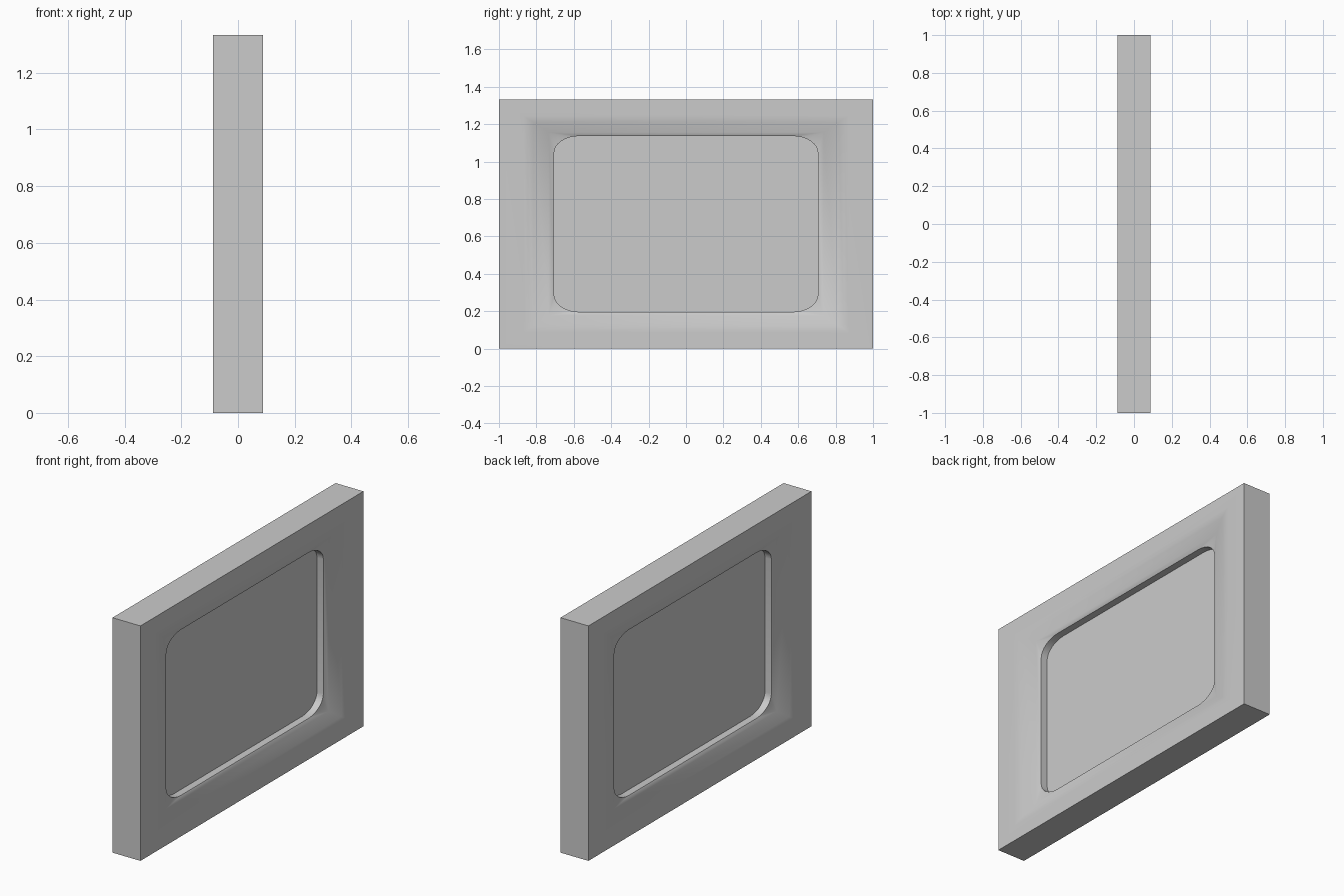
import bpy, bmesh, math

if "Cube" in bpy.data.objects:
    bpy.data.objects.remove(bpy.data.objects["Cube"])

HALF_Y, HALF_Z, HALF_X = 1.0, 2 / 3, 0.0875
LIP, RADIUS, SEGS = 0.705, 0.135, 8
LIP_X = HALF_X - 0.045


def place(s, t, x):
    return (x, s * HALF_Y, HALF_Z + t * HALF_Z)


def square(s):
    return [(s, s), (-s, s), (-s, -s), (s, -s)]


def rounded():
    pts = []
    for q, (a, b) in enumerate(square(LIP - RADIUS)):
        for i in range(SEGS + 1):
            ang = math.pi / 2 * (q + i / SEGS)
            pts.append((a + RADIUS * math.cos(ang), b + RADIUS * math.sin(ang)))
    return pts


def ring(bm, pts, x):
    return [bm.verts.new(place(s, t, x)) for s, t in pts]


def bridge(bm, a, b):
    n = len(a)
    for i in range(n):
        j = (i + 1) % n
        bm.faces.new((a[i], a[j], b[j], b[i]))


def finish(bm, name):
    bmesh.ops.recalc_face_normals(bm, faces=bm.faces)
    mesh = bpy.data.meshes.new(name)
    bm.to_mesh(mesh)
    bm.free()
    ob = bpy.data.objects.new(name, mesh)
    bpy.context.collection.objects.link(ob)
    bpy.ops.object.select_all(action='DESELECT')
    ob.select_set(True)
    bpy.context.view_layer.objects.active = ob
    bpy.ops.object.shade_smooth_by_angle(angle=math.radians(25))


# Frame: flat border, softened slope, fanned corners and rounded opening
profile = [(1, 0), (0.87, 0), (0.845, 0.002), (0.815, 0.008), (0.735, 0.034)]
bm = bmesh.new()
outer, lips = [], []
for side in (1, -1):
    rings = [ring(bm, square(s), side * (HALF_X - d)) for s, d in profile]
    for a, b in zip(rings, rings[1:]):
        bridge(bm, a, b)
    lip = ring(bm, rounded(), side * LIP_X)
    corner, n = rings[-1], SEGS + 1
    for q in range(4):
        for i in range(SEGS):
            bm.faces.new((corner[q], lip[q * n + i], lip[q * n + i + 1]))
        bm.faces.new((corner[q], lip[q * n + SEGS],
                      lip[(q + 1) * n % len(lip)], corner[(q + 1) % 4]))
    outer.append(rings[0])
    lips.append(lip)
bridge(bm, *outer)
bridge(bm, *lips)
finish(bm, "frame")

# Thin centre panel filling the opening
bm = bmesh.new()
faces = [ring(bm, rounded(), x) for x in (0.002, -0.002)]
bridge(bm, *faces)
for loop in faces:
    bm.faces.new(loop)
finish(bm, "panel")
